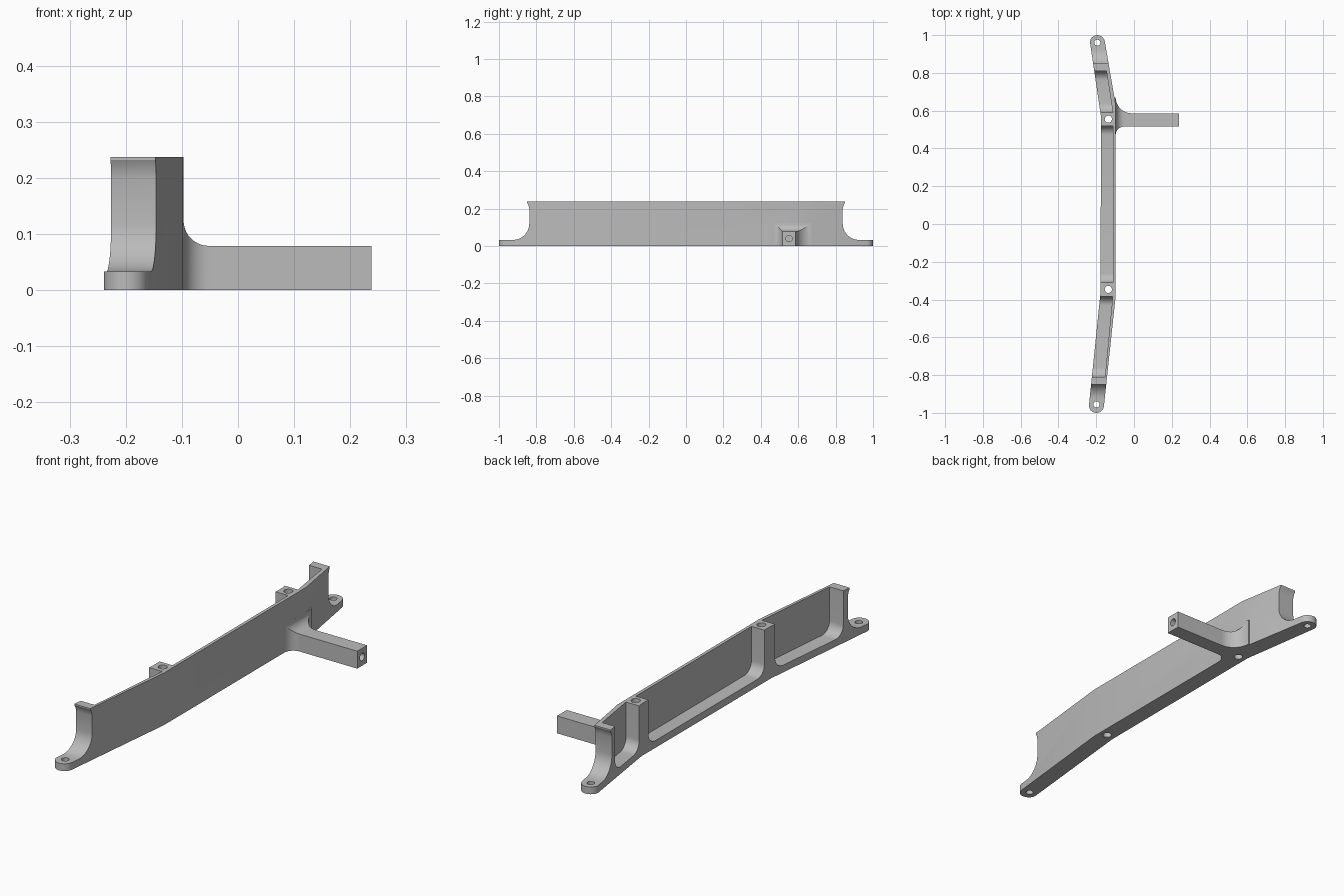
import bpy, bmesh
from math import sin, cos, pi, radians

cube = bpy.data.objects.get("Cube")
if cube:
    bpy.data.objects.remove(cube)

HEIGHT, FLOOR, WALL = 0.237, 0.033, 0.015

grey = bpy.data.materials.new("plain grey")
grey.use_nodes = True
grey.diffuse_color = (0.5, 0.5, 0.5, 1)
grey.node_tree.nodes["Principled BSDF"].inputs["Base Color"].default_value = (0.5, 0.5, 0.5, 1)


def arc(cx, cy, r, a0, a1, n=10):
    """Points on an arc, angles in degrees."""
    angles = [radians(a0 + (a1 - a0) * i / n) for i in range(n + 1)]
    return [(cx + r * cos(a), cy + r * sin(a)) for a in angles]


def loft(name, rings):
    """Closed solid through a list of matching rings."""
    bm = bmesh.new()
    loops = [[bm.verts.new(p) for p in ring] for ring in rings]
    n = len(loops[0])
    for a, b in zip(loops, loops[1:]):
        for i in range(n):
            j = (i + 1) % n
            bm.faces.new((a[i], a[j], b[j], b[i]))
    bm.faces.new(loops[0])
    bm.faces.new(loops[-1])
    bmesh.ops.recalc_face_normals(bm, faces=bm.faces)
    mesh = bpy.data.meshes.new(name)
    bm.to_mesh(mesh)
    bm.free()
    mesh.materials.append(grey)
    ob = bpy.data.objects.new(name, mesh)
    bpy.context.collection.objects.link(ob)
    return ob


def combine(target, tool, operation):
    """Apply a boolean and remove the tool."""
    mod = target.modifiers.new("combine", 'BOOLEAN')
    mod.operation, mod.solver, mod.object = operation, 'EXACT', tool
    bpy.context.view_layer.objects.active = target
    bpy.ops.object.modifier_apply(modifier=mod.name)
    bpy.data.objects.remove(tool)


# Bent beam, extruded from its plan with rounded ends
plan = arc(-0.199, -0.96, 0.04, 185, 355)
plan += [(-0.098, -0.39), (-0.097, 0.63)]
plan += arc(-0.194, 0.96, 0.04, 8, 172)
plan += [(-0.175, 0.57), (-0.177, -0.36)]
beam = loft("bracket_beam", [[(x, y, z) for x, y in plan] for z in (0, HEIGHT)])

# Concave ends that leave low mounting tabs
for s in (-1, 1):
    profile = [(1.1, 0.3), (0.85, 0.3), (0.85, HEIGHT - 0.005), (0.843, 0.22), (0.838, 0.2)]
    profile += arc(0.925, 0.12, 0.087, 180, 270) + [(1.1, FLOOR)]
    cutter = loft("end_cutter", [[(x, s * y, z) for y, z in profile] for x in (-0.4, 0.1)])
    combine(beam, cutter, 'DIFFERENCE')

# Round-bottomed pockets between the ribs, leaving a thin outer wall
R = 0.05
for y0, x0, y1, x1 in ((-0.81, -0.139, -0.383, -0.098),
                       (-0.31, -0.097, 0.52, -0.097),
                       (0.59, -0.097, 0.81, -0.131)):
    profile = [(y0, 0.3)] + arc(y0 + R, FLOOR + R, R, 180, 270)
    profile += arc(y1 - R, FLOOR + R, R, 270, 360) + [(y1, 0.3)]
    inner = [(x0 + (x1 - x0) * (y - y0) / (y1 - y0) - WALL, y, z) for y, z in profile]
    outer = [(-0.4, y, z) for y, z in profile]
    combine(beam, loft("pocket_cutter", [outer, inner]), 'DIFFERENCE')

# Side arm flaring into the wall
ARM_TOP, ARM_Y0, ARM_Y1, ROOT = 0.079, 0.516, 0.586, -0.097


def flare(x, r):
    d = min(max(x - ROOT, 0), r)
    return r - (r * r - (r - d) ** 2) ** 0.5


rings = []
steps = [-0.108] + [ROOT + 0.085 * (1 - cos(pi / 2 * i / 14)) for i in range(15)] + [0.238]
for x in steps:
    a, b = ARM_Y0 - flare(x, 0.045), ARM_Y1 + flare(x, 0.085)
    top = ARM_TOP + flare(x, 0.045)
    rings.append([(x, a, 0), (x, b, 0), (x, b, top), (x, a, top)])
combine(beam, loft("side_arm", rings), 'UNION')

# Vertical screw holes through ribs and tabs
for x, y, r in ((-0.136, 0.555, 0.019), (-0.136, -0.346, 0.019),
                (-0.194, 0.96, 0.016), (-0.199, -0.955, 0.016)):
    circle = arc(x, y, r, 0, 345, 23)
    combine(beam, loft("hole_cutter", [[(u, v, z) for u, v in circle] for z in (-0.1, 0.4)]), 'DIFFERENCE')

# Blind hole in the arm tip
circle = arc(0.551, 0.04, 0.017, 0, 345, 23)
combine(beam, loft("arm_hole_cutter", [[(x, u, v) for u, v in circle] for x in (0.12, 0.3)]), 'DIFFERENCE')

bpy.ops.object.select_all(action='DESELECT')
beam.select_set(True)
bpy.context.view_layer.objects.active = beam
bpy.ops.object.shade_smooth_by_angle(angle=radians(25))
